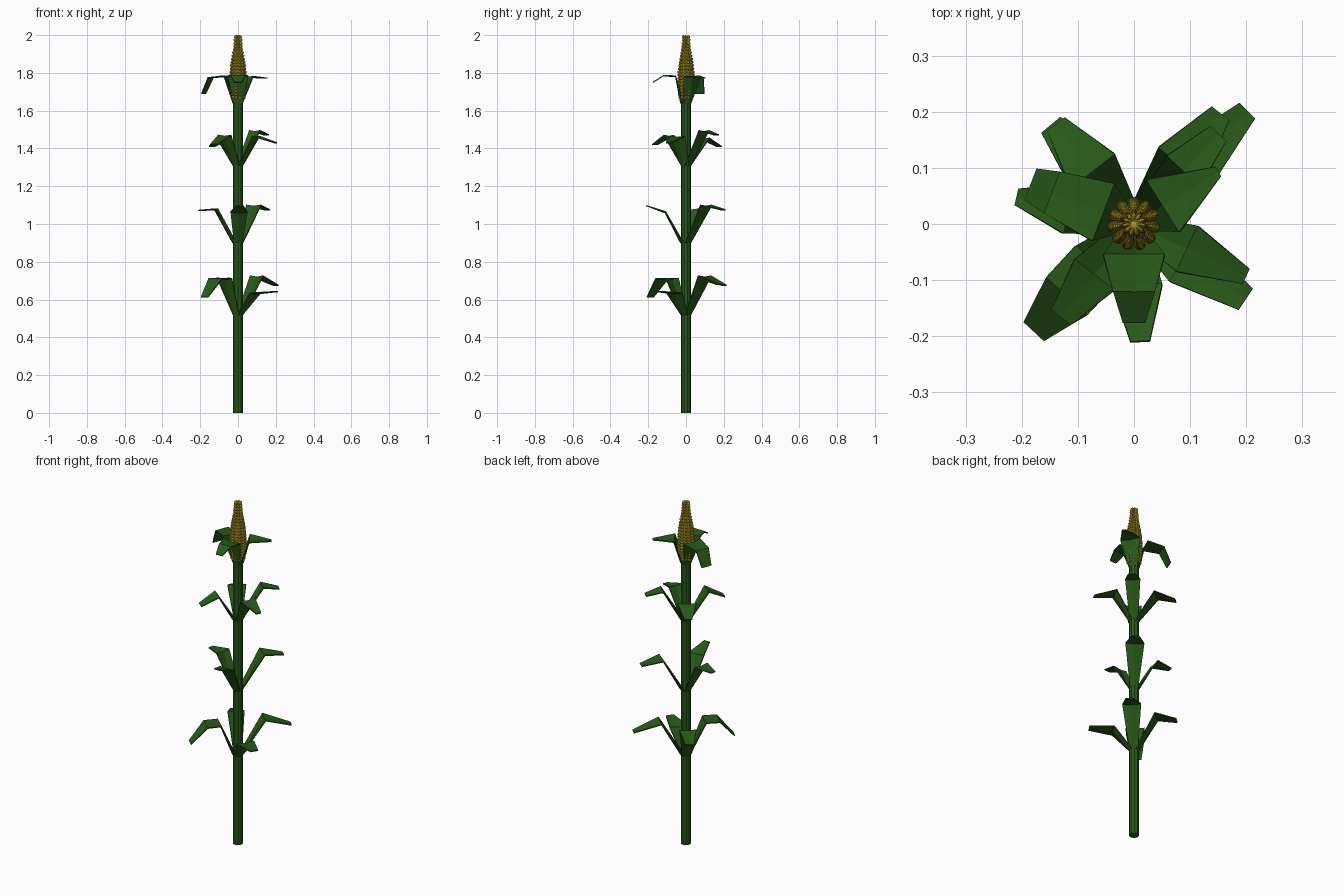
import bpy, bmesh
from math import sin, cos, radians, pi
from mathutils import Matrix, Vector

if "Cube" in bpy.data.objects:
    bpy.data.objects.remove(bpy.data.objects["Cube"])


def material(name, color):
    m = bpy.data.materials.new(name)
    m.diffuse_color = color
    m.use_nodes = True
    m.node_tree.nodes["Principled BSDF"].inputs["Base Color"].default_value = m.diffuse_color
    return m


GREEN = material("leaf_green", (0.022, 0.10, 0.010, 1))
YELLOW = material("corn_yellow", (0.50, 0.38, 0.025, 1))


def finish(bm, name, mat):
    bmesh.ops.recalc_face_normals(bm, faces=bm.faces)
    mesh = bpy.data.meshes.new(name)
    bm.to_mesh(mesh)
    bm.free()
    mesh.materials.append(mat)
    ob = bpy.data.objects.new(name, mesh)
    bpy.context.collection.objects.link(ob)
    return ob


# Stalk: one faceted pole
bm = bmesh.new()
bmesh.ops.create_cone(bm, cap_ends=True, segments=10, radius1=0.027, radius2=0.027,
                      depth=1.7, matrix=Matrix.Translation((0, 0, 0.85)))
finish(bm, "stalk", GREEN)


# Leaf: cupped blade swept through (radius, height, width) stations
def leaf(name, angle, z0, stations):
    bm = bmesh.new()
    a = radians(angle)
    out, side = Vector((cos(a), sin(a), 0)), Vector((-sin(a), cos(a), 0))
    rows = []
    for i, (r, z, w) in enumerate([(0.028, z0, 0.044)] + stations):
        cup = 0.014 if i == 0 else 0.0
        sag = 0.006 if i == 1 else 0.0
        rows.append([bm.verts.new(out * (r - cup * abs(s)) + side * (s * w / 2)
                                  + Vector((0, 0, z - sag * (1 - abs(s)))))
                     for s in (-1, 0, 1)])
    for p, q in zip(rows, rows[1:]):
        for k in range(2):
            bm.faces.new((p[k], p[k + 1], q[k + 1], q[k]))
    ob = finish(bm, name, GREEN)
    solid = ob.modifiers.new("thickness", 'SOLIDIFY')
    solid.thickness = 0.006
    solid.offset = 0


# Leaf tiers: base height, then (direction, stations) for each leaf
TIERS = [
    (0.52, [(45, [(0.14, 0.725, 0.10), (0.285, 0.675, 0.04)]),
            (130, [(0.12, 0.715, 0.09), (0.23, 0.68, 0.045)]),
            (227, [(0.10, 0.712, 0.10), (0.175, 0.71, 0.10), (0.26, 0.612, 0.05)]),
            (-34, [(0.11, 0.635, 0.10), (0.24, 0.642, 0.045)])]),
    (0.90, [(52, [(0.135, 1.10, 0.10), (0.25, 1.075, 0.04)]),
            (167, [(0.12, 1.08, 0.09), (0.215, 1.072, 0.03)]),
            (273, [(0.11, 1.065, 0.09), (0.21, 1.097, 0.035)])]),
    (1.31, [(47, [(0.13, 1.495, 0.08), (0.22, 1.472, 0.04)]),
            (128, [(0.12, 1.455, 0.10), (0.225, 1.41, 0.04)]),
            (232, [(0.115, 1.47, 0.09), (0.21, 1.42, 0.045)]),
            (-25, [(0.105, 1.465, 0.09), (0.22, 1.43, 0.03)])]),
    (1.64, [(32, [(0.062, 1.782, 0.11), (0.177, 1.772, 0.02)]),
            (159, [(0.06, 1.785, 0.11), (0.155, 1.775, 0.08), (0.195, 1.69, 0.06)]),
            (270, [(0.055, 1.785, 0.11), (0.12, 1.785, 0.075), (0.175, 1.75, 0.04)])]),
]
for t, (z0, leaves) in enumerate(TIERS):
    for n, (angle, stations) in enumerate(leaves):
        leaf(f"leaf_tier{t + 1}_{n + 1}", angle, z0, stations)


# Cob: tapered core with columns of faceted kernels
def cob_radius(z):
    t = (z - 1.66) / 0.34
    return 0.030 + 0.011 * sin(pi * min(t / 0.8, 1)) - 0.018 * max(0, t - 0.2) / 0.8


COLS, ROWS = 11, 20
bm = bmesh.new()
rings = []
heights = [1.66 + 0.335 * i / 10 for i in range(11)]
for z in heights:
    rings.append([bm.verts.new((cob_radius(z) * cos(2 * pi * k / COLS),
                                cob_radius(z) * sin(2 * pi * k / COLS), z))
                  for k in range(COLS)])
for p, q in zip(rings, rings[1:]):
    for k in range(COLS):
        j = (k + 1) % COLS
        bm.faces.new((p[k], p[j], q[j], q[k]))
bm.faces.new(rings[0])
bm.faces.new(rings[-1])
finish(bm, "cob_core", YELLOW)

bm = bmesh.new()
step = 0.32 / (ROWS - 1)
for i in range(ROWS):
    z = 1.67 + step * i
    r = cob_radius(z)
    for k in range(COLS):
        place = (Matrix.Rotation(2 * pi * k / COLS + pi / 2, 4, 'Z')
                 @ Matrix.Translation((r, 0, z))
                 @ Matrix.Diagonal((0.011, r * pi / COLS * 1.1, step * 0.6, 1)))
        bmesh.ops.create_icosphere(bm, subdivisions=1, radius=1, matrix=place)
finish(bm, "kernels", YELLOW)
